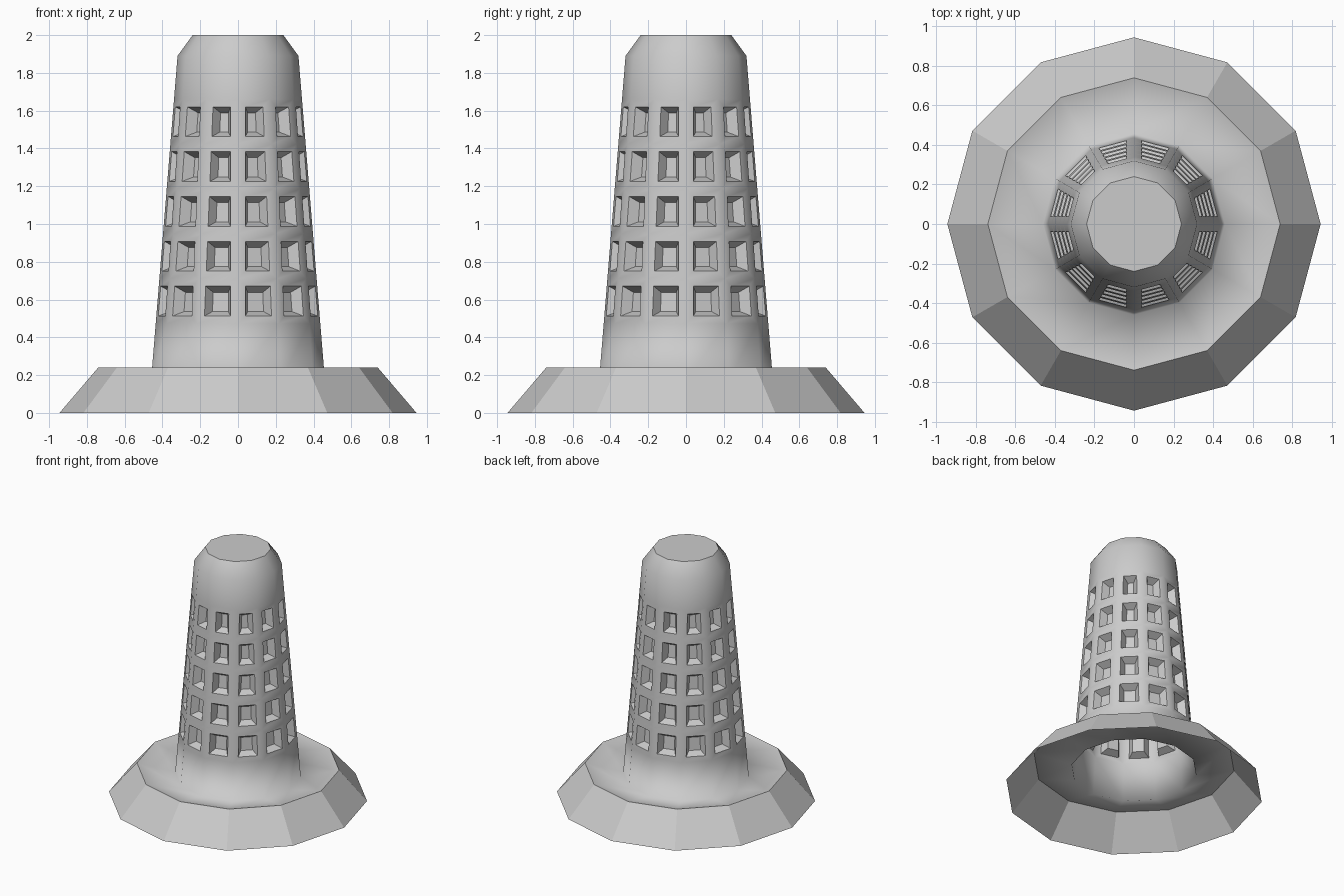
import bpy, bmesh
from math import sin, cos, pi

if "Cube" in bpy.data.objects:
    bpy.data.objects.remove(bpy.data.objects["Cube"])

SIDES = 12


def ring(bm, r, z):
    return [bm.verts.new((r * cos(2 * pi * i / SIDES), r * sin(2 * pi * i / SIDES), z))
            for i in range(SIDES)]


def lathe(bm, profile):
    """Skin rings from (radius, z) points; returns one face list per band."""
    rings = [ring(bm, r, z) for r, z in profile]
    bands = []
    for a, b in zip(rings, rings[1:]):
        bands.append([bm.faces.new((a[i], a[(i + 1) % SIDES], b[(i + 1) % SIDES], b[i]))
                      for i in range(SIDES)])
    return rings, bands


def wall_radius(z):
    return 0.46 - 0.0816 * (z - 0.175)


# Profile: skirt, dished top of base, tapered tower, chamfered crown
ROWS, Z0, PITCH = 5, 0.473, 0.2375
profile = [(0.945, 0), (0.74, 0.24), (wall_radius(0.175), 0.175)]
profile += [(wall_radius(Z0 + PITCH * i), Z0 + PITCH * i) for i in range(ROWS + 1)]
profile += [(0.32, 1.89), (0.24, 2.0)]

bm = bmesh.new()
rings, bands = lathe(bm, profile)
for band in bands[1:]:
    for f in band:
        f.smooth = True

# Flat crown cap
bm.faces.new(rings[-1])
bm.normal_update()

# Recessed windows: frame inset, then tapered pocket
windows = [f for band in bands[3:3 + ROWS] for f in band]
bmesh.ops.inset_individual(bm, faces=windows, thickness=0.04, use_even_offset=True)
for f in windows:
    f.smooth = False
bm.normal_update()
pockets = bmesh.ops.inset_individual(bm, faces=windows, thickness=0.028, depth=-0.055,
                                     use_even_offset=True)
for f in pockets["faces"]:
    f.smooth = False

mesh = bpy.data.meshes.new("windowed_tower")
bm.to_mesh(mesh)
bm.free()
tower = bpy.data.objects.new("windowed_tower", mesh)
bpy.context.collection.objects.link(tower)
